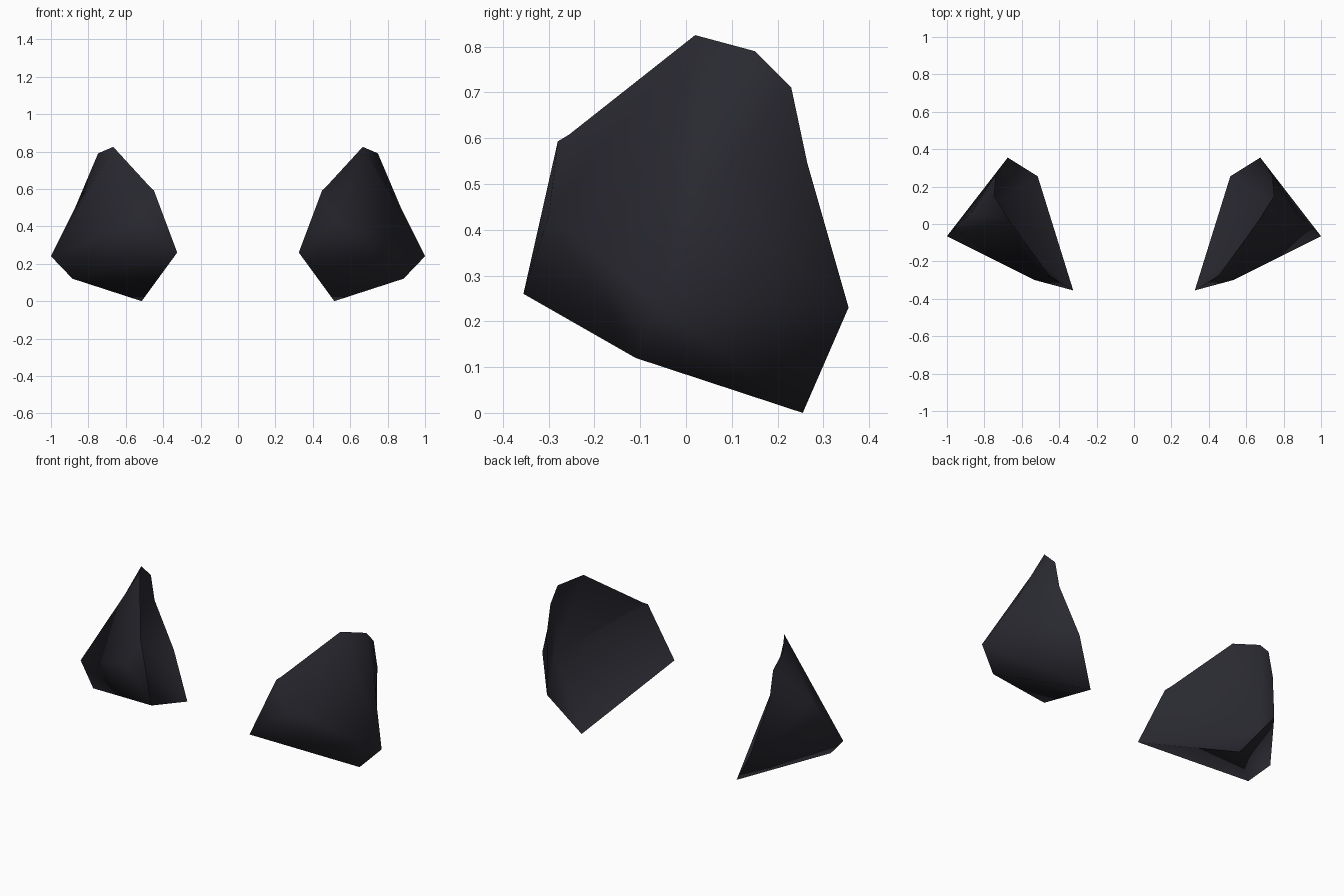
import bpy, bmesh

if "Cube" in bpy.data.objects:
    bpy.data.objects.remove(bpy.data.objects["Cube"])

# One flat colour
mat = bpy.data.materials.new("charcoal")
mat.diffuse_color = (0.022, 0.022, 0.030, 1)
mat.use_nodes = True
mat.node_tree.nodes["Principled BSDF"].inputs["Base Color"].default_value = mat.diffuse_color

# Corner points of the right-hand shard
points = {
    "tip":         (0.667, 0.02, 0.825),
    "crest":       (0.748, 0.15, 0.79),
    "back_top":    (0.74, 0.23, 0.71),
    "back_mid":    (0.74, 0.265, 0.545),
    "back_low":    (0.675, 0.355, 0.23),
    "foot":        (0.515, 0.255, 0.0),
    "nose":        (0.325, -0.355, 0.26),
    "brow":        (0.45, -0.28, 0.593),
    "brow_outer":  (0.468, -0.255, 0.608),
    "cheek":       (0.53, -0.30, 0.43),
    "side":        (0.875, 0.055, 0.49),
    "outer":       (1.0, -0.065, 0.24),
    "outer_low":   (0.885, -0.11, 0.12),
    "hollow":      (0.825, 0.068, 0.32),
}

# Outer skin and underside
faces = [
    "nose cheek brow", "brow cheek brow_outer", "cheek tip brow_outer",
    "cheek outer tip", "tip outer side", "cheek outer_low outer",
    "nose outer_low cheek", "tip side crest", "crest side back_top",
    "back_top side back_mid", "back_mid side back_low", "back_low side outer",
    "back_low outer foot", "outer outer_low foot",
    "nose foot outer_low",
]

# Inner side: a deep hollow fanned from one point to the rim
rim = "nose brow brow_outer tip crest back_top back_mid back_low foot".split()
rim_edges = list(zip(rim, rim[1:] + rim[:1]))
faces += [f"hollow {a} {b}" for a, b in rim_edges]

bm = bmesh.new()
verts = {name: bm.verts.new(co) for name, co in points.items()}
for f in faces:
    bm.faces.new([verts[n] for n in f.split()]).smooth = True
bmesh.ops.recalc_face_normals(bm, faces=bm.faces)

# Smooth everywhere except a crisp rim between skin and hollow
for a, b in rim_edges:
    bm.edges.get((verts[a], verts[b])).smooth = False

mesh = bpy.data.meshes.new("shard_pair")
bm.to_mesh(mesh)
bm.free()
mesh.materials.append(mat)

shard = bpy.data.objects.new("shard_pair", mesh)
bpy.context.collection.objects.link(shard)

# Mirrored twin on the left
mirror = shard.modifiers.new("mirror", 'MIRROR')
mirror.use_axis[0] = True
mirror.use_mirror_merge = False
